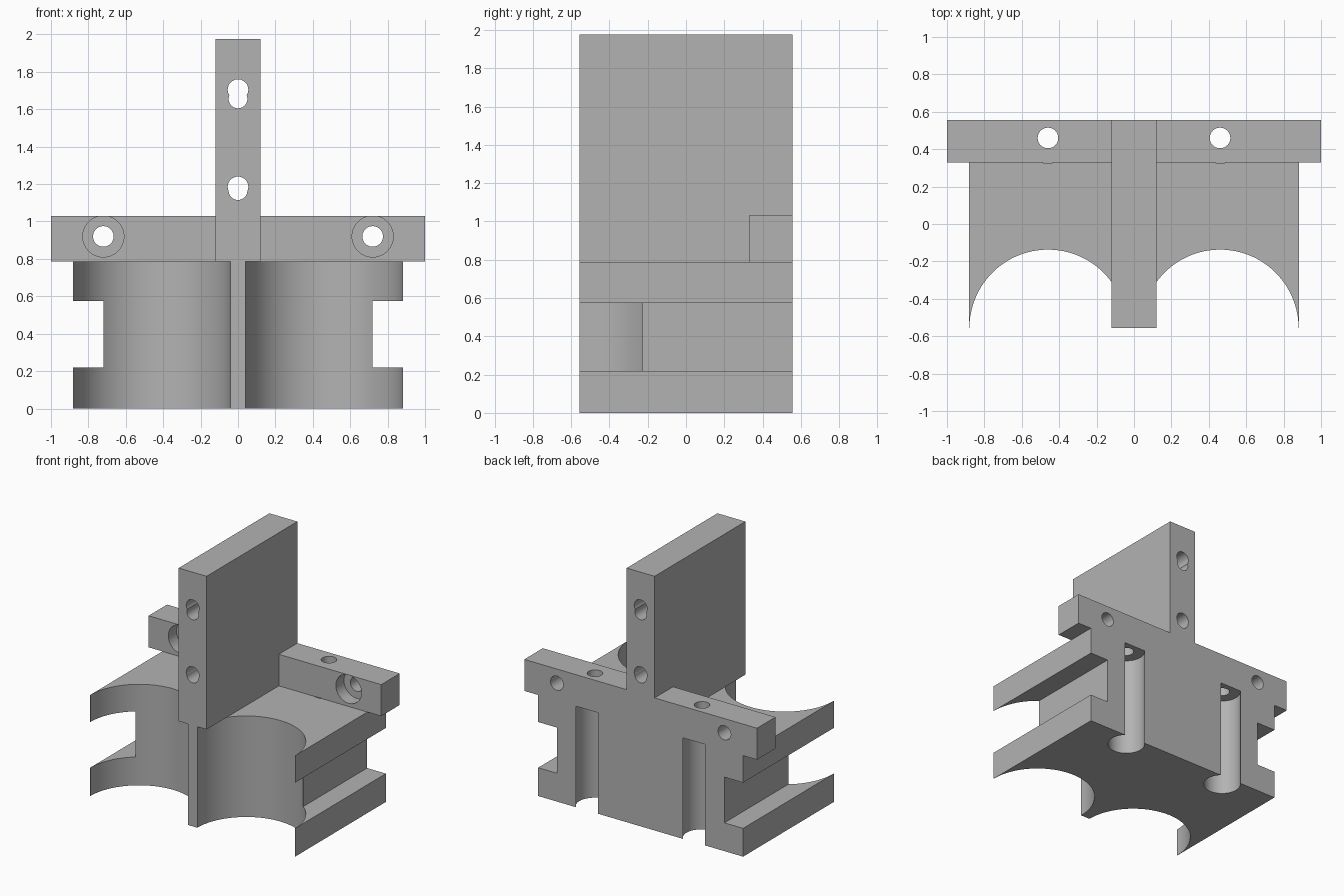
import bpy
import math
from mathutils import Matrix

if "Cube" in bpy.data.objects:
    bpy.data.objects.remove(bpy.data.objects["Cube"], do_unlink=True)

grey = bpy.data.materials.new("light grey")
grey.use_nodes = True
colour = (0.45, 0.45, 0.45, 1)
grey.diffuse_color = colour
grey.node_tree.nodes["Principled BSDF"].inputs["Base Color"].default_value = colour

# Main sizes
DEPTH = 0.557       # half depth
BODY_TOP = 0.785
BAR_TOP = 1.03
BAR_FRONT = 0.33
PLATE_HALF = 0.12
TOP = 1.975
SCREW = 0.055       # hole radius
FAR = 2 * DEPTH


def box(name, x, y, z):
    """Box from its (low, high) ranges."""
    bpy.ops.mesh.primitive_cube_add(size=1)
    ob = bpy.context.object
    ob.name = name
    ranges = (x, y, z)
    ob.data.transform(
        Matrix.Translation([(a + b) / 2 for a, b in ranges])
        @ Matrix.Diagonal([b - a for a, b in ranges] + [1]))
    ob.data.materials.append(grey)
    return ob


def rod(axis, radius, u, v, low, high, segments=64):
    """Cylinder along y (u=x, v=z) or along z (u=x, v=y)."""
    bpy.ops.mesh.primitive_cylinder_add(
        vertices=segments, radius=radius, depth=high - low)
    ob = bpy.context.object
    mid = (low + high) / 2
    if axis == "y":
        ob.data.transform(Matrix.Rotation(math.pi / 2, 4, "X"))
        ob.data.transform(Matrix.Translation((u, mid, v)))
    else:
        ob.data.transform(Matrix.Translation((u, v, mid)))
    ob.data.materials.append(grey)
    return ob


def carve(ob, cutters):
    """Cut the shapes away, bake the result and drop the cutters."""
    for cutter in cutters:
        cutter.hide_render = True
        mod = ob.modifiers.new("cut", "BOOLEAN")
        mod.operation = "DIFFERENCE"
        mod.solver = "EXACT"
        mod.object = cutter
    graph = bpy.context.evaluated_depsgraph_get()
    mesh = bpy.data.meshes.new_from_object(ob.evaluated_get(graph))
    ob.modifiers.clear()
    ob.data = mesh
    for cutter in cutters:
        bpy.data.objects.remove(cutter, do_unlink=True)
    bpy.ops.object.select_all(action="DESELECT")
    ob.select_set(True)
    bpy.context.view_layer.objects.active = ob
    bpy.ops.object.shade_smooth_by_angle(angle=math.radians(30))


# Body with two round cradles, side notches and rear screw channels
body = box("cradle_body", (-0.881, 0.881), (-DEPTH, DEPTH), (0, BODY_TOP))
cuts = []
for side in (-1, 1):
    cuts.append(rod("z", 0.42, side * 0.46, -DEPTH, -1, 2, 128))
    cuts.append(rod("z", 0.135, side * 0.46, 0.46, -1, 2))
    cuts.append(box("notch", sorted((side * 0.72, side * 2)), (-FAR, FAR), (0.22, 0.575)))
carve(body, cuts)

# Mounting bar wings with countersunk front holes and vertical holes
for side, label in ((-1, "right"), (1, "left")):
    wing = box(label + "_mounting_bar", sorted((side * PLATE_HALF, side)),
               (BAR_FRONT, DEPTH), (BODY_TOP, BAR_TOP))
    carve(wing, [
        rod("y", SCREW, side * 0.72, 0.92, -FAR, FAR),
        rod("y", 0.11, side * 0.72, 0.92, 0, BAR_FRONT + 0.1),
        rod("z", SCREW, side * 0.46, 0.46, 0, 2),
    ])

# Upright plate with two keyhole passages running front to back
plate = box("upright_plate", (-PLATE_HALF, PLATE_HALF), (-DEPTH, DEPTH), (BODY_TOP, TOP))
keyholes = []
for upper, lower in ((1.705, 1.655), (1.185, 1.165)):
    keyholes.append(rod("y", SCREW, 0, upper, -FAR, FAR))
    keyholes.append(rod("y", 0.05, 0, lower, -FAR, FAR))
carve(plate, keyholes)
